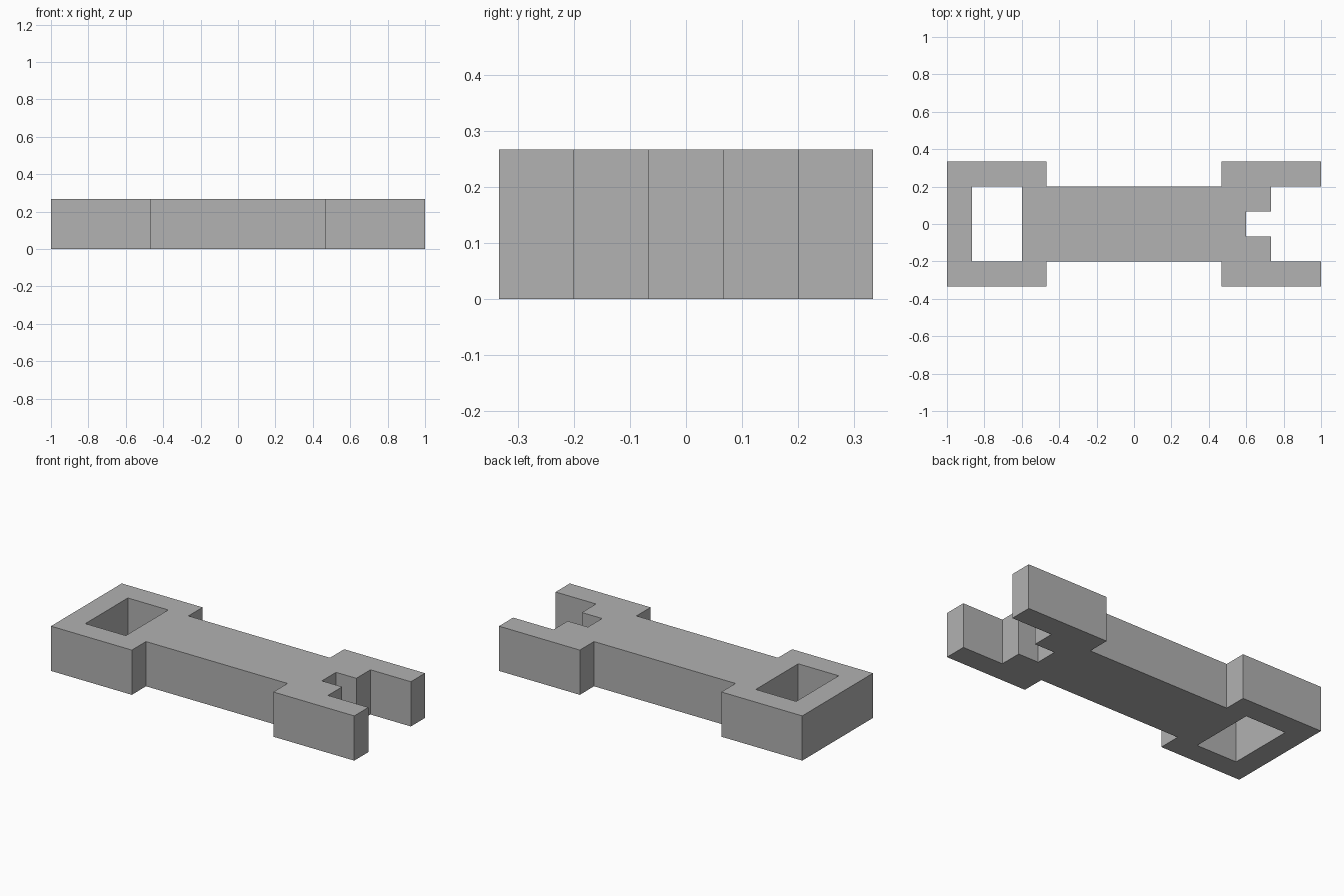
import bpy
import bmesh

cube = bpy.data.objects.get("Cube")
if cube:
    bpy.data.objects.remove(cube, do_unlink=True)

UNIT = 2 / 15
HEIGHT = 2 * UNIT

grey = bpy.data.materials.new("plain_grey")
grey.use_nodes = True
colour = (0.445, 0.445, 0.445, 1)
grey.diffuse_color = colour
grey.node_tree.nodes["Principled BSDF"].inputs["Base Color"].default_value = colour

# Back half of the link's outline, in grid units
outline = [
    (-7.5, 0), (-7.5, 2.5), (-3.5, 2.5), (-3.5, 1.5),   # closed end, outside
    (3.5, 1.5), (3.5, 2.5), (7.5, 2.5), (7.5, 1.5),     # bar and open jaw
    (5.5, 1.5), (5.5, 0.5), (4.5, 0.5), (4.5, 0),       # stepped notch
    (-4.5, 0), (-4.5, 1.5), (-6.5, 1.5), (-6.5, 0),     # square window
]

bm = bmesh.new()
bottom = [bm.verts.new((x * UNIT, y * UNIT, 0)) for x, y in outline]
top = [bm.verts.new((x * UNIT, y * UNIT, HEIGHT)) for x, y in outline]
bm.faces.new(bottom)
bm.faces.new(reversed(top))

# Side walls, left open along the centre line
for i in range(len(outline)):
    j = (i + 1) % len(outline)
    if outline[i][1] or outline[j][1]:
        bm.faces.new((bottom[j], bottom[i], top[i], top[j]))
bmesh.ops.recalc_face_normals(bm, faces=bm.faces[:])

mesh = bpy.data.meshes.new("connector_link")
bm.to_mesh(mesh)
bm.free()
mesh.materials.append(grey)
link = bpy.data.objects.new("connector_link", mesh)
bpy.context.collection.objects.link(link)

# Front half
mirror = link.modifiers.new("front_half", 'MIRROR')
mirror.use_axis = (False, True, False)
mirror.use_clip = True
